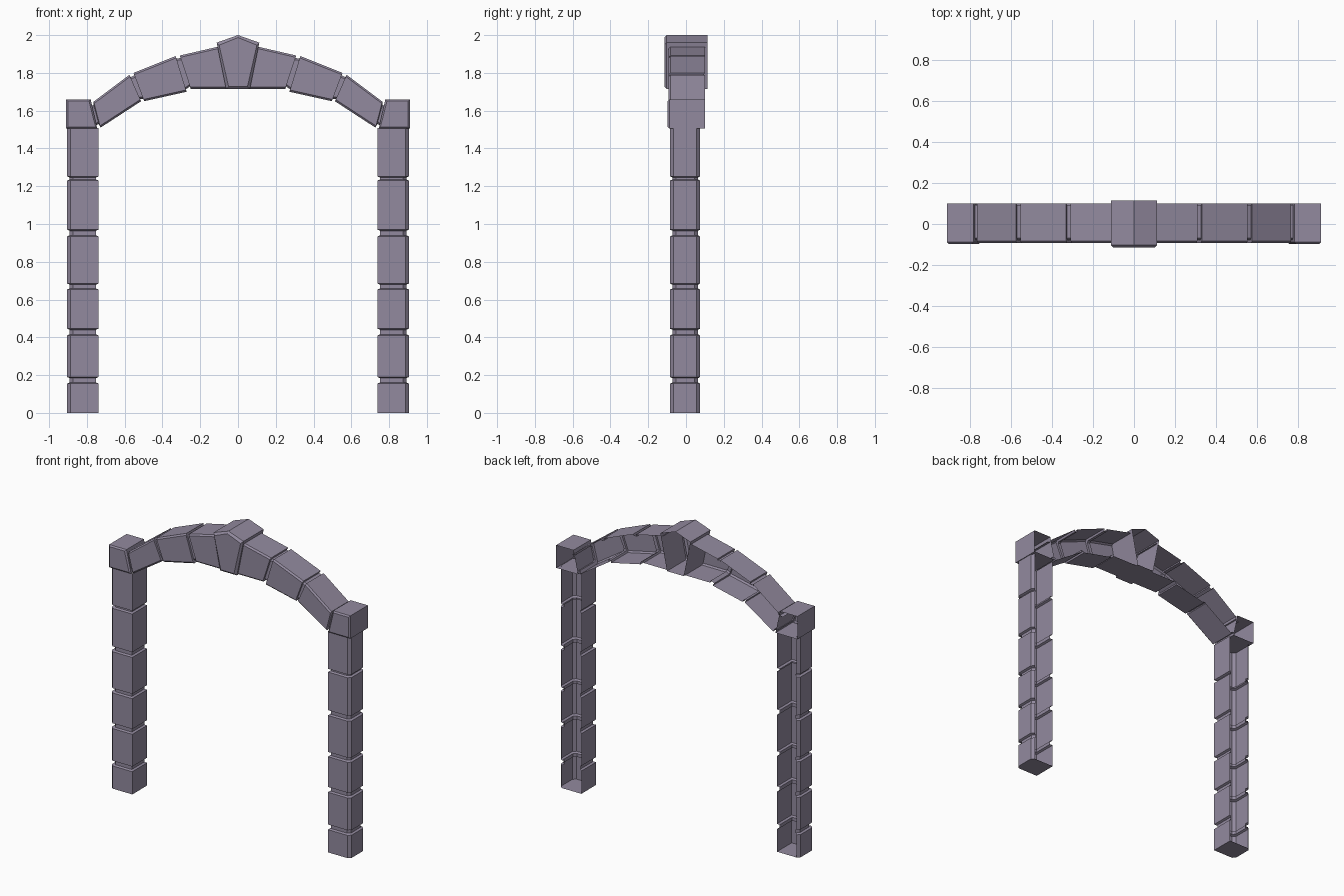
import bpy, bmesh
from mathutils import Vector

if "Cube" in bpy.data.objects:
    bpy.data.objects.remove(bpy.data.objects["Cube"])

# Dusky purple-grey stone
stone = bpy.data.materials.new("stone")
stone.diffuse_color = (0.29, 0.255, 0.345, 1)
stone.use_nodes = True
stone.node_tree.nodes["Principled BSDF"].inputs["Base Color"].default_value = stone.diffuse_color


def make_object(name, bm):
    bmesh.ops.remove_doubles(bm, verts=bm.verts, dist=0.0001)
    bmesh.ops.recalc_face_normals(bm, faces=bm.faces)
    mesh = bpy.data.meshes.new(name)
    bm.to_mesh(mesh)
    bm.free()
    mesh.materials.append(stone)
    obj = bpy.data.objects.new(name, mesh)
    bpy.context.collection.objects.link(obj)
    return obj


def loft(name, sections, cap_start=False):
    """Skin open cross-sections; the rear of the shell stays open."""
    bm = bmesh.new()
    rows = [[bm.verts.new(p) for p in s] for s in sections]
    for a, b in zip(rows, rows[1:]):
        for i in range(len(a) - 1):
            bm.faces.new((a[i], a[i + 1], b[i + 1], b[i]))
    if cap_start:
        bm.faces.new(rows[0])
    return make_object(name, bm)


def open_block(name, profile, front, back, bevel):
    """Front-bevelled prism from an xz profile, open at the rear."""
    bm = bmesh.new()
    centre = sum((Vector(p) for p in profile), Vector((0, 0))) / len(profile)
    n = len(profile)
    rows = []
    for y, inset in ((back, 0), (front + bevel, 0), (front, bevel)):
        row = []
        for p in profile:
            d = centre - Vector(p)
            dx = 0 if abs(d.x) < 0.001 else inset if d.x > 0 else -inset
            dz = inset if d.y > 0 else -inset
            row.append(bm.verts.new((p[0] + dx, y, p[1] + dz)))
        rows.append(row)
    for a, b in zip(rows, rows[1:]):
        for i in range(n):
            j = (i + 1) % n
            bm.faces.new((a[i], a[j], b[j], b[i]))
    bm.faces.new(rows[-1])
    return make_object(name, bm)


# Columns: stacked stones with recessed joints
def column_section(s, z, d):
    inner, outer = 0.738 + d, 0.905 - d
    yf, yb, c = -0.085 + d, 0.074 - d * 0.7, 0.018
    pts = [(inner, yb), (inner, yf), (outer - c, yf),
           (outer, yf + c), (outer, yb - c), (outer - c, yb)]
    return [(s * x, y, z) for x, y in pts]


stones = [(0, 0.155), (0.19, 0.41), (0.446, 0.653),
          (0.685, 0.934), (0.97, 1.23), (1.252, 1.508)]
for s, side in ((-1, "left"), (1, "right")):
    secs = []
    for i, (z0, z1) in enumerate(stones):
        secs += [column_section(s, z0, 0), column_section(s, z1, 0)]
        if i < len(stones) - 1:
            secs += [column_section(s, z1 + 0.006, 0.014),
                     column_section(s, stones[i + 1][0] - 0.006, 0.014)]
    loft(side + "_column", secs, cap_start=True)


# Arch halves: wedge stones with recessed joints, from capital to keystone
def arch_section(s, bottom, top, d):
    b, t = Vector(bottom), Vector(top)
    u = (t - b).normalized()
    b, t = b + u * d, t - u * d
    yf, yb, c = -0.092 + d, 0.10 - d * 0.5, 0.01
    pts = [(b, yb), (b, yf + c), (b + u * c, yf), (t - u * c, yf), (t, yf + c), (t, yb)]
    return [(s * p.x, y, p.y) for p, y in pts]


wedges = [((0.728, 1.51), (0.764, 1.648), (0.513, 1.65), (0.575, 1.79)),
          ((0.497, 1.65), (0.553, 1.80), (0.272, 1.70), (0.33, 1.889)),
          ((0.25, 1.715), (0.308, 1.892), (0.05, 1.715), (0.10, 1.94))]
for s, side in ((-1, "left"), (1, "right")):
    secs = [arch_section(s, (0.75, 1.51), (0.80, 1.635), 0.014),
            arch_section(s, (0.733, 1.515), (0.768, 1.644), 0.014)]
    for i, (b0, t0, b1, t1) in enumerate(wedges):
        secs += [arch_section(s, b0, t0, 0), arch_section(s, b1, t1, 0)]
        if i < 2:
            nb, nt = wedges[i + 1][:2]
            secs += [arch_section(s, b1, t1, 0.014), arch_section(s, nb, nt, 0.014)]
    loft(side + "_arch_stones", secs)
    # Capital stones
    open_block(side + "_capital", [(s * 0.91, 1.505), (s * 0.745, 1.505),
               (s * 0.78, 1.66), (s * 0.91, 1.66)], -0.097, 0.10, 0.009)

# Keystone
open_block("keystone", [(-0.063, 1.715), (0.063, 1.715), (0.113, 1.96),
                        (0, 2.0), (-0.113, 1.96)], -0.115, 0.115, 0.013)
